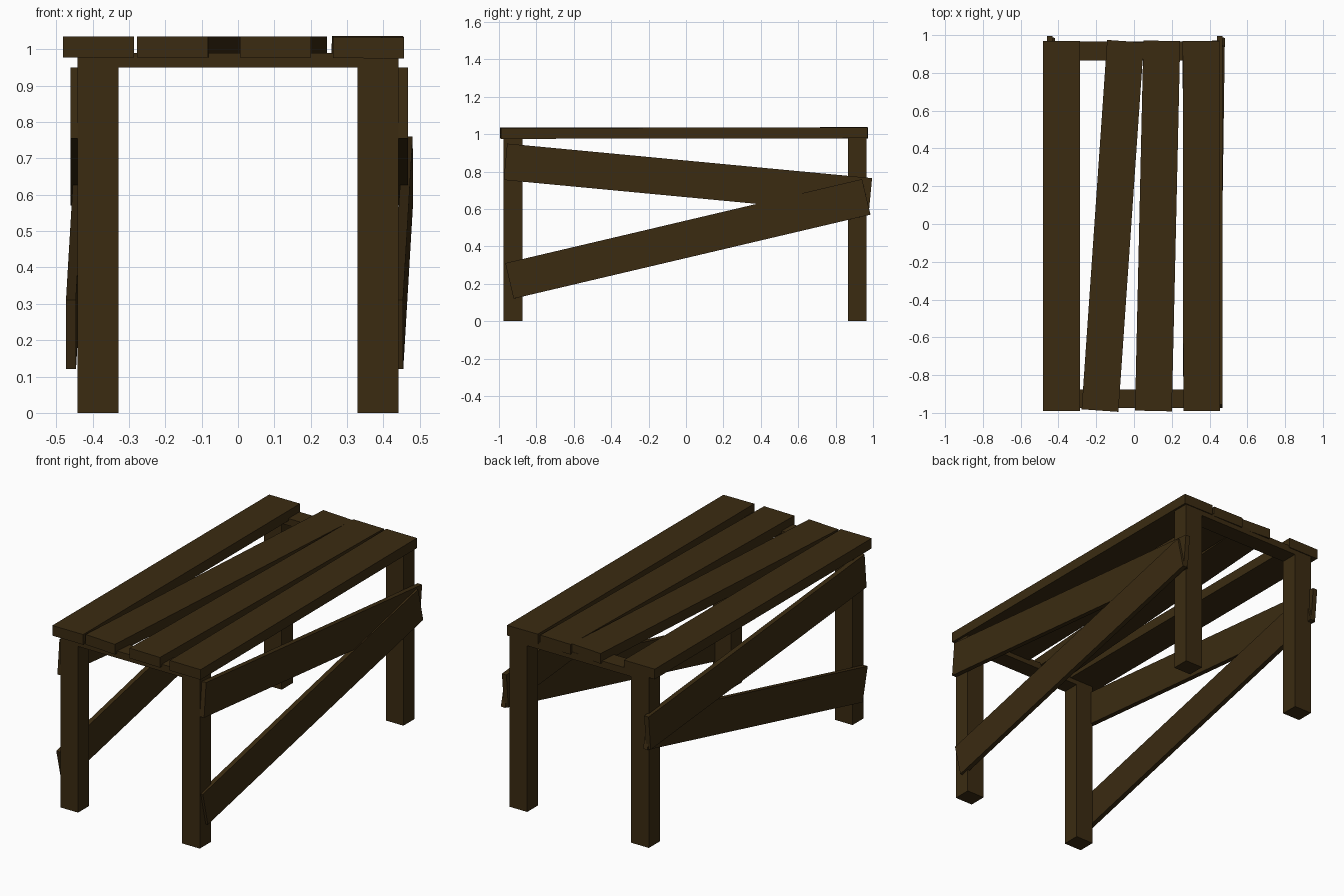
import bpy, bmesh
from math import radians
from mathutils import Matrix, Euler

if "Cube" in bpy.data.objects:
    bpy.data.objects.remove(bpy.data.objects["Cube"])

wood = bpy.data.materials.new("dark_brown_wood")
wood.diffuse_color = (0.043, 0.024, 0.0058, 1)
wood.use_nodes = True
wood.node_tree.nodes["Principled BSDF"].inputs["Base Color"].default_value = wood.diffuse_color


def board(name, center, size, rot=(0, 0, 0)):
    """Flat-faced box with given centre, size and rotation in degrees."""
    bm = bmesh.new()
    bmesh.ops.create_cube(bm, size=1, matrix=Matrix.Diagonal((*size, 1)))
    me = bpy.data.meshes.new(name)
    bm.to_mesh(me)
    bm.free()
    me.materials.append(wood)
    ob = bpy.data.objects.new(name, me)
    ob.location = center
    ob.rotation_euler = Euler([radians(a) for a in rot])
    bpy.context.collection.objects.link(ob)
    return ob


LENGTH, WIDTH = 1.96, 0.195

# Legs and end rails
for end, y in (("front", -0.925), ("back", 0.915)):
    for side, x in (("left", -0.385), ("right", 0.385)):
        board(f"{end}_{side}_leg", (x, y, 0.495), (0.112, 0.1, 0.99))
    board(f"{end}_rail", (0, y, 0.97), (0.66, 0.1, 0.04))

# Loosely laid top planks: centre x, centre z, rotation
planks = [
    (-0.384, 1.006, (0, 0, 0)),
    (-0.1125, 1.006, (0, 0, -3.95)),
    (0.125, 1.006, (0, 0, -1.3)),
    (0.357, 1.006, (0.1, 0.3, 0.1)),
]
for i, (x, z, rot) in enumerate(planks):
    board(f"top_plank_{i + 1}", (x, -0.01, z), (WIDTH, LENGTH, 0.058), rot)

# Side braces: the same crossing pair on both sides, meeting at the back legs
for side, x in (("right", 0.454), ("left", -0.446)):
    board(f"{side}_upper_brace", (x, 0.01, 0.76), (0.028, LENGTH, WIDTH), (-5.4, 0, 0))
    board(f"{side}_lower_brace", (x, 0.01, 0.44), (0.027, LENGTH, WIDTH), (13.25, 0, -0.8))
